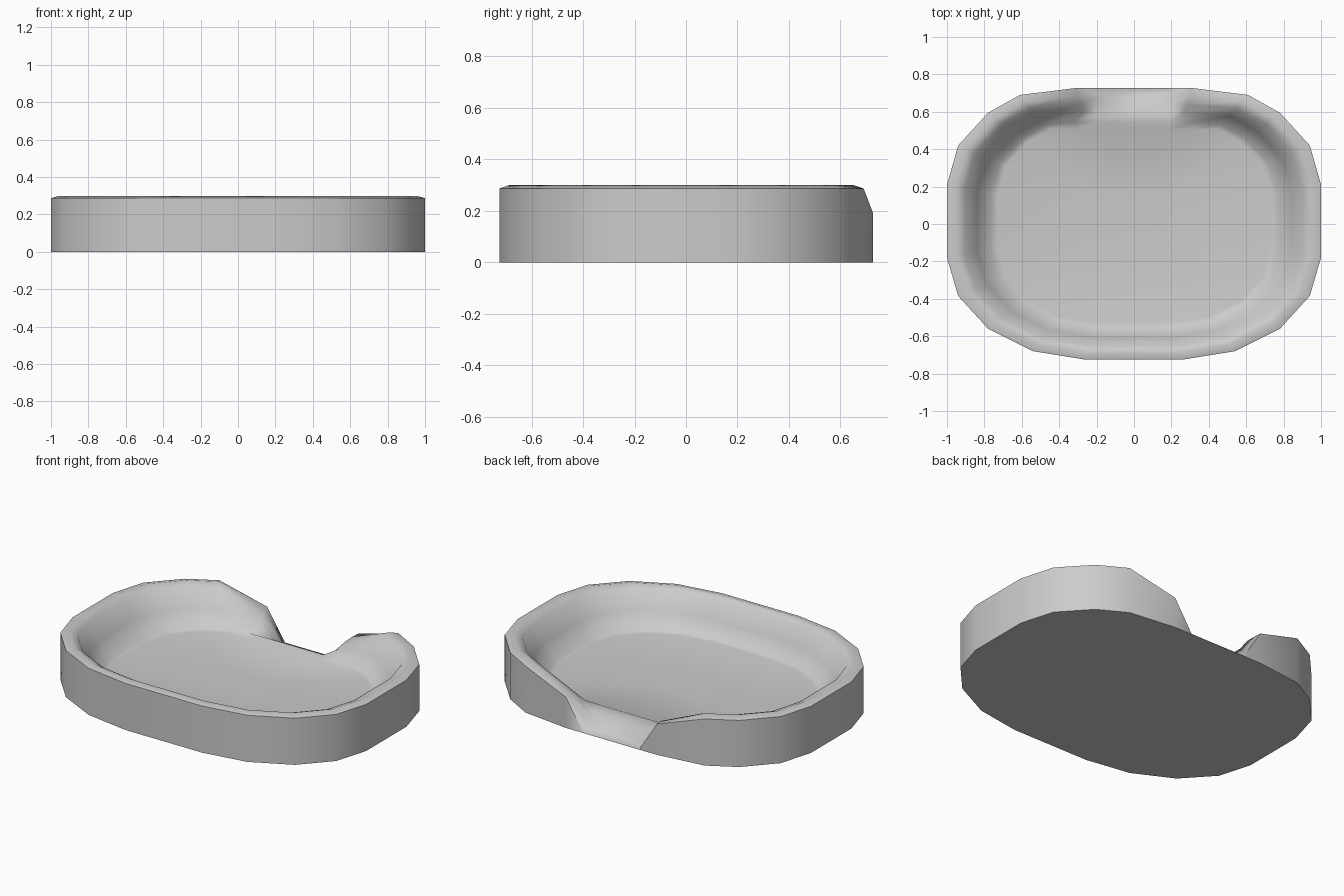
import bpy, bmesh

if "Cube" in bpy.data.objects:
    bpy.data.objects.remove(bpy.data.objects["Cube"])

# Half outline of the dish, front middle round to back middle (right side)
HALF = [(.26, -.725), (.54, -.68), (.78, -.56), (.94, -.385), (1, -.18), (1, .21),
        (.94, .42), (.78, .595), (.61, .69), (.31, .727), (.19, .727)]

# Rings from the outer lip to the flat floor: x scale, y scale, height
RINGS = [(1, 1, .287), (.955, .945, .3), (.905, .9, .28), (.84, .835, .175),
         (.765, .768, .085), (.73, .735, .079), (.15, .15, .075)]

# Columns that form the pouring notch at the back: points per ring
NOTCH = {
    9: [(.31, .727, .19), (.30, .685, .185), (.285, .64, .17), (.27, .6, .135),
        (.32, .545, .098), (.30, .505, .08)],
    10: [(.19, .727, .002), (.195, .68, .028), (.2, .64, .05), (.205, .59, .077),
         (.2, .545, .1), (.19, .505, .08)],
}


def column(i):
    """Bottom point, then ring points, of one outline column."""
    x, y = HALF[i]
    pts = [(x, y, 0)] + [(x * sx, y * sy, z) for sx, sy, z in RINGS]
    if i in NOTCH:
        pts[1:7] = NOTCH[i]
    return pts


cols = [column(i) for i in range(len(HALF))]
cols += [[(-x, y, z) for x, y, z in c] for c in reversed(cols)]

# Loft the outer wall, lip and bowl, then close the floor and underside
bm = bmesh.new()
verts = [[bm.verts.new(p) for p in c] for c in cols]
n = len(verts)
for i in range(n):
    a, b = verts[i], verts[(i + 1) % n]
    for k in range(len(a) - 1):
        bm.faces.new((a[k], b[k], b[k + 1], a[k + 1]))
bm.faces.new([c[-1] for c in verts])
bm.faces.new([c[0] for c in reversed(verts)])
bmesh.ops.recalc_face_normals(bm, faces=bm.faces)

mesh = bpy.data.meshes.new("dish")
bm.to_mesh(mesh)
bm.free()
dish = bpy.data.objects.new("dish", mesh)
bpy.context.collection.objects.link(dish)

# Plain light grey
grey = bpy.data.materials.new("light_grey")
grey.diffuse_color = (.6, .6, .6, 1)
grey.use_nodes = True
grey.node_tree.nodes["Principled BSDF"].inputs["Base Color"].default_value = grey.diffuse_color
mesh.materials.append(grey)

bpy.context.view_layer.objects.active = dish
dish.select_set(True)
bpy.ops.object.shade_smooth_by_angle(angle=1.2)
